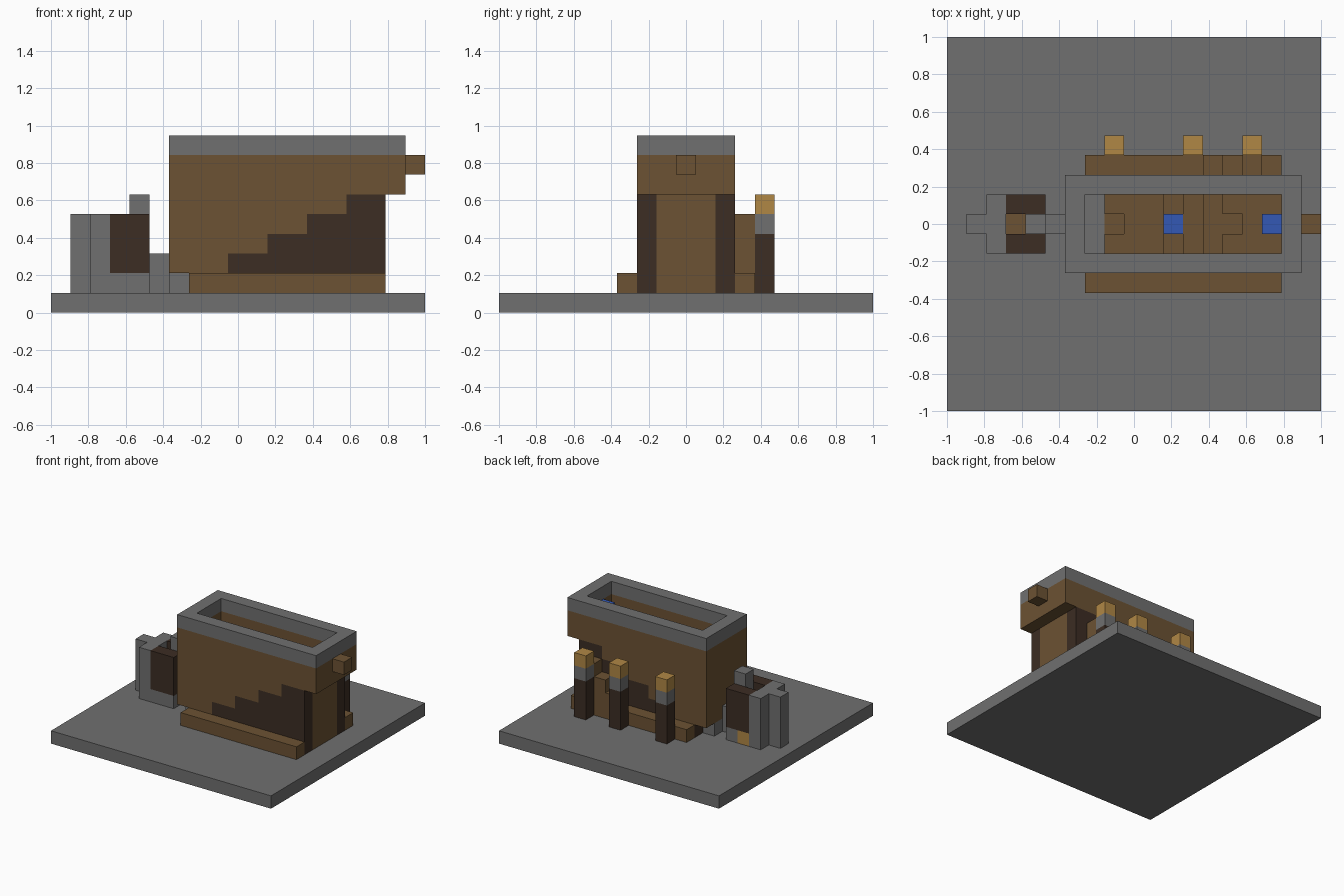
import bpy
import bmesh

old = bpy.data.objects.get("Cube")
if old:
    bpy.data.objects.remove(old)

U = 2 / 19  # one building block; parts are laid out on a 19 x 19 grid


def material(name, rgb):
    m = bpy.data.materials.new(name)
    m.use_nodes = True
    m.diffuse_color = (*rgb, 1)
    bsdf = m.node_tree.nodes["Principled BSDF"]
    bsdf.inputs["Base Color"].default_value = (*rgb, 1)
    bsdf.inputs["Roughness"].default_value = 0.9
    return m


STONE = material("stone grey", (0.16, 0.16, 0.16))
WOOD = material("wood brown", (0.15, 0.085, 0.033))
DARK = material("dark brown", (0.045, 0.026, 0.017))
TAN = material("tan", (0.434, 0.242, 0.06))
BLUE = material("blue", (0.033, 0.098, 0.462))


def prism(name, mat, outline, y0, y1):
    """Extrude an x-z outline (grid units) from y0 to y1."""
    bm = bmesh.new()
    face = bm.faces.new([bm.verts.new((x * U - 1, y0 * U - 1, z * U)) for x, z in outline])
    ext = bmesh.ops.extrude_face_region(bm, geom=[face])
    moved = [v for v in ext["geom"] if isinstance(v, bmesh.types.BMVert)]
    bmesh.ops.translate(bm, verts=moved, vec=(0, (y1 - y0) * U, 0))
    bmesh.ops.recalc_face_normals(bm, faces=bm.faces)
    mesh = bpy.data.meshes.new(name)
    bm.to_mesh(mesh)
    bm.free()
    mesh.materials.append(mat)
    obj = bpy.data.objects.new(name, mesh)
    bpy.context.collection.objects.link(obj)
    return obj


def box(name, mat, x, y, z):
    return prism(name, mat, [(x[0], z[0]), (x[1], z[0]), (x[1], z[1]), (x[0], z[1])], *y)


# Ground slab
box("ground_slab", STONE, (0, 19), (0, 19), (0, 1))

# Side walls: wood above a rising stair line, dark panels below it
stairs = [(9, 2), (9, 3), (11, 3), (11, 4), (13, 4), (13, 5), (15, 5), (15, 6), (17, 6)]
for side, y in (("front", (7, 8)), ("back", (11, 12))):
    prism(side + "_wall", WOOD, [(6, 2)] + stairs + [(18, 6), (18, 8), (6, 8)], *y)
    prism(side + "_dark_panel", DARK, [(7, 1), (7, 2)] + stairs + [(17, 1)], *y)

# End walls and the peg
box("left_end_wall", WOOD, (6, 7), (8, 11), (2, 8))
box("right_overhang", WOOD, (17, 18), (8, 11), (6, 8))
box("end_peg", WOOD, (18, 19), (9, 10), (7, 8))

# Stone rim around the open top
for side, y in (("front", (7, 8)), ("back", (11, 12))):
    box(side + "_rim", STONE, (6, 18), y, (8, 9))
for side, x in (("left", (6, 7)), ("right", (17, 18))):
    box(side + "_rim", STONE, x, (8, 11), (8, 9))

# Stepped floor inside, with the middle lane set back on two steps
box("inner_stone_floor", STONE, (6, 8), (8, 11), (1, 2))
for lane in (8, 9, 10):
    back = 1 if lane == 9 else 0
    steps = [(8, 1), (8, 2), (8 + back, 2), (8 + back, 3), (11, 3), (11, 4), (12, 4), (12, 5),
             (13, 5), (13, 6), (14 + back, 6), (14 + back, 7), (17, 7), (17, 1)]
    if not back:
        steps.pop(2)
        steps.pop(1)
    prism("inner_steps", WOOD, steps, lane, lane + 1)
box("lower_blue_block", BLUE, (11, 12), (9, 10), (4, 5))
box("upper_blue_block", BLUE, (16, 17), (9, 10), (7, 8))

# Outer beams; the back one carries a small stair
box("front_beam", WOOD, (7, 17), (6, 7), (1, 2))
prism("back_beam", WOOD, [(7, 1), (7, 2), (13, 2), (13, 3), (14, 3), (14, 4), (15, 4),
                          (15, 5), (16, 5), (16, 2), (17, 2), (17, 1)], 12, 13)

# Lamp posts behind
for x in (8, 12, 15):
    for part, mat, z in (("shaft", DARK, (1, 4)), ("collar", STONE, (4, 5)), ("lamp", TAN, (5, 6))):
        box("post_" + part, mat, (x, x + 1), (13, 14), z)

# Small furnace at the left end
box("furnace_rear_rib", STONE, (1, 2), (9, 10), (1, 5))
box("furnace_rear_wall", STONE, (2, 3), (8, 11), (1, 5))
box("furnace_core", WOOD, (3, 4), (9, 10), (1, 4))
box("furnace_chimney", STONE, (4, 5), (9, 10), (1, 6))
box("furnace_channel", STONE, (5, 6), (9, 10), (1, 3))
for side, y in (("front", (8, 9)), ("back", (10, 11))):
    box("furnace_" + side + "_panel", DARK, (3, 5), y, (2, 5))
box("furnace_front_foot", STONE, (3, 5), (8, 9), (1, 2))
box("furnace_back_foot", STONE, (4, 5), (10, 11), (1, 2))
box("furnace_back_tan_foot", TAN, (3, 4), (10, 11), (1, 2))
